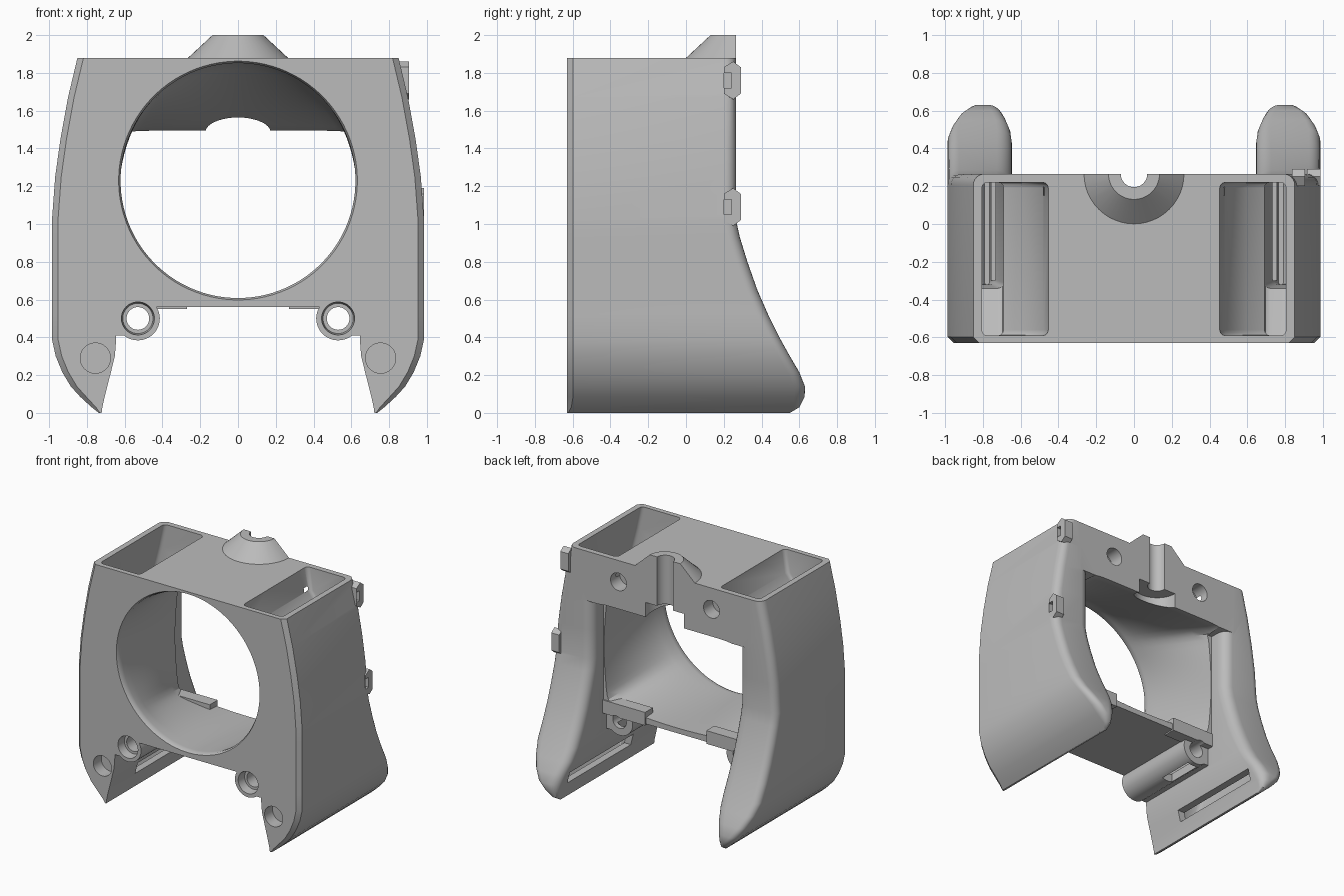
import bpy, bmesh, math
from mathutils import Matrix

if "Cube" in bpy.data.objects:
    bpy.data.objects.remove(bpy.data.objects["Cube"], do_unlink=True)

grey = bpy.data.materials.new("plain_grey")
grey.use_nodes = True
grey.diffuse_color = (0.5, 0.5, 0.5, 1)
grey.node_tree.nodes["Principled BSDF"].inputs["Base Color"].default_value = (0.5, 0.5, 0.5, 1)

FRONT, BACK, TOP = -0.63, 0.265, 1.88


def finish(bm, name):
    bmesh.ops.recalc_face_normals(bm, faces=bm.faces)
    mesh = bpy.data.meshes.new(name)
    bm.to_mesh(mesh)
    bm.free()
    mesh.materials.append(grey)
    ob = bpy.data.objects.new(name, mesh)
    bpy.context.collection.objects.link(ob)
    return ob


def loft(name, rings):
    bm = bmesh.new()
    loops = [[bm.verts.new(p) for p in ring] for ring in rings]
    n = len(loops[0])
    for a, b in zip(loops, loops[1:]):
        for i in range(n):
            j = (i + 1) % n
            bm.faces.new((a[i], a[j], b[j], b[i]))
    bm.faces.new(loops[0])
    bm.faces.new(loops[-1])
    return finish(bm, name)


def box(name, x0, x1, y0, y1, z0, z1):
    x0, x1 = sorted((x0, x1))
    return loft(name, [[(x0, y0, z), (x1, y0, z), (x1, y1, z), (x0, y1, z)] for z in (z0, z1)])


def cyl(name, center, r1, r2, depth, along_y=False, sides=48):
    # starts at center and runs along +z or +y
    bm = bmesh.new()
    bmesh.ops.create_cone(bm, cap_ends=True, segments=sides, radius1=r1, radius2=r2, depth=depth,
                          matrix=Matrix.Translation((0, 0, depth / 2)))
    if along_y:
        bm.transform(Matrix.Rotation(-math.pi / 2, 4, 'X'))
    bm.transform(Matrix.Translation(center))
    return finish(bm, name)


def combine(target, other, op):
    mod = target.modifiers.new(op, 'BOOLEAN')
    mod.operation, mod.solver, mod.object = op, 'EXACT', other
    bpy.context.view_layer.objects.active = target
    bpy.ops.object.modifier_apply(modifier=mod.name)
    bpy.data.objects.remove(other, do_unlink=True)


def leg_ring(s, z, xi, xo, yb):
    # front chamfer on the outer side, rounded corners at the back
    w = xo - xi
    ch, ro, ri = min(0.032, w * 0.4), min(0.06, w * 0.45), min(0.08, w * 0.45)
    pts = [(xi, FRONT), (xo - ch, FRONT), (xo, FRONT + ch)]
    for cx, r, start in ((xo - ro, ro, 0), (xi + ri, ri, 90)):
        for k in range(7):
            a = math.radians(start + 15 * k)
            pts.append((cx + r * math.cos(a), yb - r + r * math.sin(a)))
    return [(s * x, y, z) for x, y in pts]


# height, inner x, outer x, back y of the side legs
LEG = [(0, .722, .737, .55), (.03, .718, .775, .60), (.085, .706, .835, .628), (.14, .692, .885, .63),
       (.215, .673, .93, .60), (.3, .652, .965, .55), (.39, .645, .985, .50), (.52, .645, .985, .435),
       (.65, .645, .985, .378), (.8, .645, .985, .325), (.93, .645, .985, .285), (1.02, .645, .985, BACK),
       (1.25, .645, .968, BACK), (1.45, .645, .94, BACK), (1.67, .645, .9, BACK), (TOP, .645, .85, BACK)]

# height, inner x, outer x, front y, back y of the air channels
DUCT = [(.08, .765, .79, -.32, .53), (.2, .735, .87, -.32, .53), (.42, .69, .94, -.34, .42),
        (.6, .69, .94, -.59, .33), (1.0, .69, .94, -.59, .22), (1.5, .69, .89, -.59, .22),
        (1.56, .6, .88, -.59, .22), (1.7, .48, .845, -.59, .22), (1.9, .45, .80, -.59, .22)]


def duct_ring(s, z, xi, xo, yf, yb):
    r = min(0.03, (xo - xi) * 0.4)
    pts = []
    for cx, cy, start in ((xo - r, yb - r, 0), (xi + r, yb - r, 90), (xi + r, yf + r, 180), (xo - r, yf + r, 270)):
        for k in range(4):
            a = math.radians(start + 30 * k)
            pts.append((s * (cx + r * math.cos(a)), cy + r * math.sin(a), z))
    return pts


def cavity_ring(y, t, grow=0):
    # blends a circle (t = 0) into a rounded rectangle (t = 1)
    pts = []
    for k in range(96):
        a = 2 * math.pi * (k + 0.5) / 96
        c, s = math.cos(a), math.sin(a)
        d = (abs(c) ** 16 + abs(s) ** 16) ** (-1 / 16)
        cr = 0.622 + grow
        x = (1 - t) * cr * c + t * 0.642 * c * d
        z = (1 - t) * (1.23 + cr * s) + t * (1.047 + 0.447 * s * d)
        pts.append((x, y, z))
    return pts


# shell: centre block, top bar and both legs
body = box("duct_housing", -.66, .66, FRONT, .12, .56, TOP)
combine(body, box("top_bar", -.74, .74, -.3, BACK, 1.485, TOP), 'UNION')
for s in (1, -1):
    combine(body, loft("leg", [leg_ring(s, *row) for row in LEG]), 'UNION')

# round intake blending into the rectangular back opening
rings = [cavity_ring(FRONT - .02, 0, .02), cavity_ring(FRONT + .02, 0)]
rings += [cavity_ring(-.58 + .84 * k / 10, k / 10) for k in range(11)]
rings.append(cavity_ring(.8, 1))
combine(body, loft("cavity", rings), 'DIFFERENCE')

# split cone on top with its bolt channel and wider seat below
cone = cyl("cone", (0, BACK, TOP - .01), .275, .135, .13)
combine(cone, box("cone_trim", -1, 1, BACK, 1, 1, 3), 'DIFFERENCE')
combine(body, cone, 'UNION')
combine(body, cyl("bolt_channel", (0, BACK, 1.3), .07, .07, .9), 'DIFFERENCE')
combine(body, cyl("bolt_seat", (0, BACK, 1.3), .17, .17, .31), 'DIFFERENCE')

for s in (1, -1):
    # air channel and its outlet slot
    combine(body, loft("air_channel", [duct_ring(s, *row) for row in DUCT]), 'DIFFERENCE')
    combine(body, box("outlet", s * .6, s * .8, -.3, .5, .12, .21), 'DIFFERENCE')
    # screw tube with web and rear bracket
    combine(body, cyl("screw_tube", (s * .53, FRONT, .5), .116, .116, .71, True), 'UNION')
    combine(body, box("tube_web", s * .53, s * .67, FRONT, .08, .41, .62), 'UNION')
    combine(body, box("rear_bracket", s * .27, s * .67, .03, .13, .55, .655), 'UNION')
    combine(body, cyl("screw_hole", (s * .53, -.7, .5), .06, .06, 1.0, True), 'DIFFERENCE')
    combine(body, cyl("screw_seat", (s * .53, -.7, .5), .095, .08, .14, True), 'DIFFERENCE')
    combine(body, box("tube_slot", s * .485, s * .575, -.25, .04, .3, .5), 'DIFFERENCE')
    # round pockets in the front feet and in the back bar
    combine(body, cyl("foot_pocket", (s * .755, -.7, .29), .08, .08, .17, True), 'DIFFERENCE')
    combine(body, cyl("bar_pocket", (s * .41, .15, 1.71), .07, .07, .3, True), 'DIFFERENCE')

# cable clips on the left rear edge
for x, z in ((.87, 1.76), (.95, 1.09)):
    outline = [(.2, -.07), (.25, -.1), (.29, -.07), (.29, .07), (.25, .1), (.2, .07)]
    clip = loft("cable_clip", [[(x + dx, y, z + h) for y, h in outline] for dx in (-.035, .035)])
    combine(body, clip, 'UNION')
    combine(body, box("clip_hole", x - .03, x + .15, .2, .24, z - .04, z + .04), 'DIFFERENCE')

bpy.ops.object.select_all(action='DESELECT')
body.select_set(True)
bpy.context.view_layer.objects.active = body
bpy.ops.object.shade_smooth_by_angle(angle=math.radians(32))
